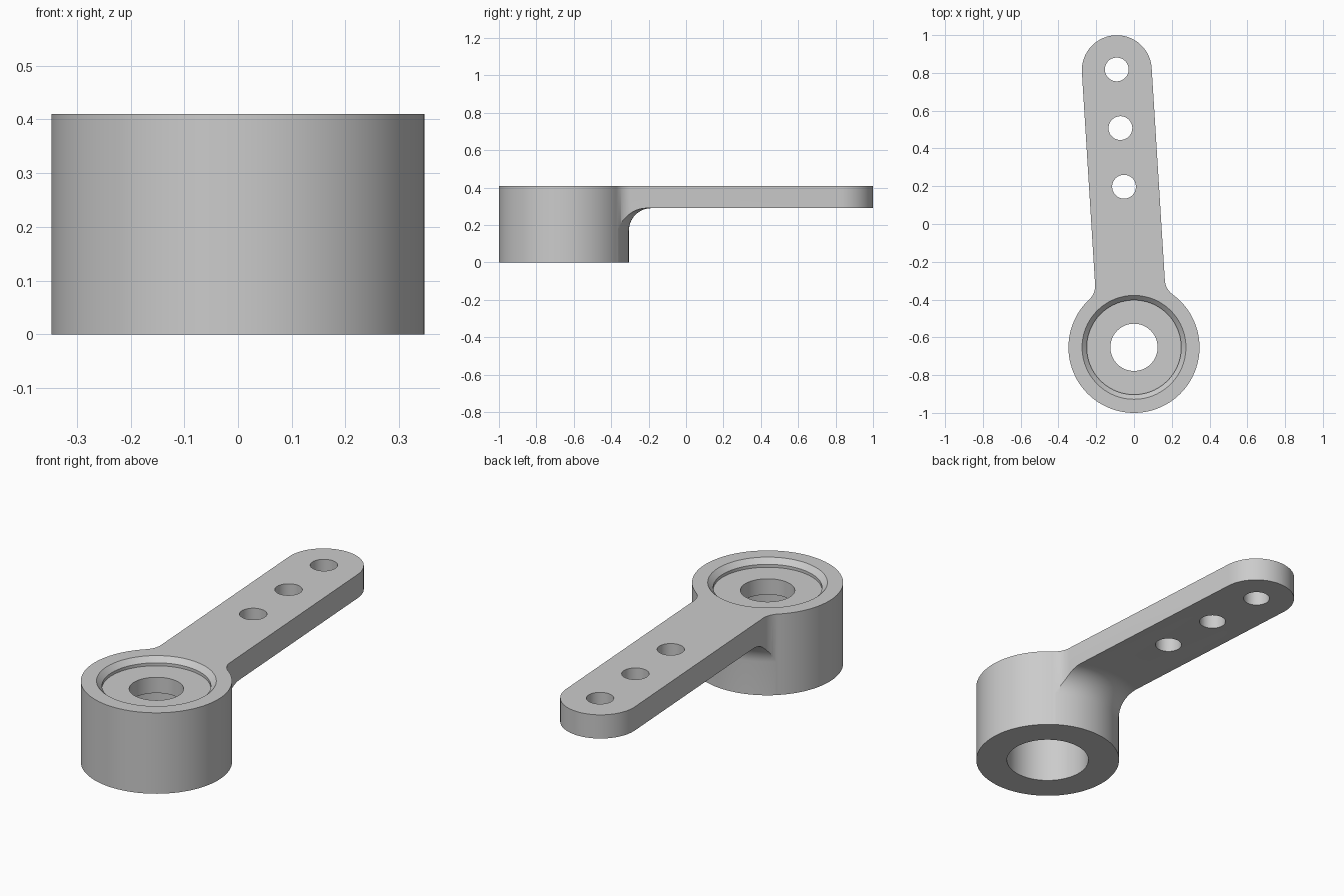
import bpy, bmesh
from math import sin, cos, pi, atan2, hypot
from mathutils import Matrix

if "Cube" in bpy.data.objects:
    bpy.data.objects.remove(bpy.data.objects["Cube"], do_unlink=True)

HUB_Y, HUB_R, TOP = -0.653, 0.347, 0.41     # hub placement and size
ARM_Z, ARM_W, REACH = 0.29, 0.185, 1.47     # arm underside, half width, tip distance
PLAN_FILLET, UNDER_FILLET = 0.1, 0.12
TILT = 0.062                                # arm swing about the hub
PLACE = Matrix.Translation((0, HUB_Y, 0)) @ Matrix.Rotation(TILT, 4, "Z")

grey = bpy.data.materials.new("plain_grey")
grey.use_nodes = True
colour = (0.6, 0.6, 0.6, 1)
grey.diffuse_color = colour
grey.node_tree.nodes["Principled BSDF"].inputs["Base Color"].default_value = colour


def arc(cx, cy, r, a0, a1, n):
    return [(cx + r * cos(a0 + (a1 - a0) * i / n), cy + r * sin(a0 + (a1 - a0) * i / n))
            for i in range(n + 1)]


def finish(name, bm):
    bmesh.ops.remove_doubles(bm, verts=bm.verts, dist=1e-5)
    bmesh.ops.recalc_face_normals(bm, faces=bm.faces)
    mesh = bpy.data.meshes.new(name)
    bm.to_mesh(mesh)
    bm.free()
    mesh.materials.append(grey)
    obj = bpy.data.objects.new(name, mesh)
    bpy.context.collection.objects.link(obj)
    obj.matrix_world = PLACE
    return obj


def prism(name, outline, z0, z1):
    bm = bmesh.new()
    face = bm.faces.new([bm.verts.new((x, y, z0)) for x, y in outline])
    out = bmesh.ops.extrude_face_region(bm, geom=[face])
    verts = [v for v in out["geom"] if isinstance(v, bmesh.types.BMVert)]
    bmesh.ops.translate(bm, verts=verts, vec=(0, 0, z1 - z0))
    return finish(name, bm)


def lathe(name, profile, steps=128):
    bm = bmesh.new()
    verts = [bm.verts.new((r, 0, z)) for r, z in profile]
    edges = [bm.edges.new(pair) for pair in zip(verts, verts[1:])]
    bmesh.ops.spin(bm, geom=verts + edges, axis=(0, 0, 1), cent=(0, 0, 0),
                   angle=2 * pi, steps=steps, use_duplicate=False)
    return finish(name, bm)


def cut(obj, tool, operation):
    mod = obj.modifiers.new("cut", "BOOLEAN")
    mod.operation, mod.solver, mod.object = operation, "EXACT", tool
    tool.hide_render = True
    bpy.ops.object.select_all(action="DESELECT")
    bpy.context.view_layer.objects.active = obj
    obj.select_set(True)
    bpy.ops.object.modifier_apply(modifier=mod.name)
    bpy.data.objects.remove(tool, do_unlink=True)


# Plan outline: round hub, filleted neck, straight arm, round tip
fx = ARM_W + PLAN_FILLET
fy = ((HUB_R + PLAN_FILLET) ** 2 - fx ** 2) ** 0.5
neck = atan2(fy, fx)
right = arc(fx, fy, PLAN_FILLET, pi + neck, pi, 10)
left = [(-x, y) for x, y in reversed(right)]
hub = arc(0, 0, HUB_R, pi - neck, 2 * pi + neck, 96)
tip = arc(0, REACH, ARM_W, 0, pi, 40)
body = prism("lever_arm_with_hub", hub[:-1] + right + tip + left[:-1], 0, TOP)

# Trim the underside of the arm, with a curved blend into the hub
stem = HUB_R + 0.0008
blend = arc(stem + UNDER_FILLET, ARM_Z - UNDER_FILLET, UNDER_FILLET, pi, pi / 2, 14)
cut(body, lathe("underside_trim", [(0, -0.2), (stem, -0.2)] + blend
                + [(2.2, ARM_Z), (2.2, 0.6), (0, 0.6)]), "INTERSECT")

# Stepped bore: wide socket below, narrow hole, chamfered recess above
cut(body, lathe("bore_cutter", [(0, -0.2), (0.198, -0.2), (0.198, ARM_Z), (0.125, ARM_Z),
                                (0.125, 0.37), (0.25, 0.37), (0.25, 0.385),
                                (0.275, TOP), (0.275, 0.6), (0, 0.6)], 96), "DIFFERENCE")

# Three linkage holes along the arm
for distance in (0.852, 1.163, 1.474):
    cut(body, prism("hole_cutter", arc(0, distance, 0.063, 0, 2 * pi, 40)[:-1], 0.1, 0.6),
        "DIFFERENCE")

bpy.ops.object.shade_smooth_by_angle(angle=0.5)
